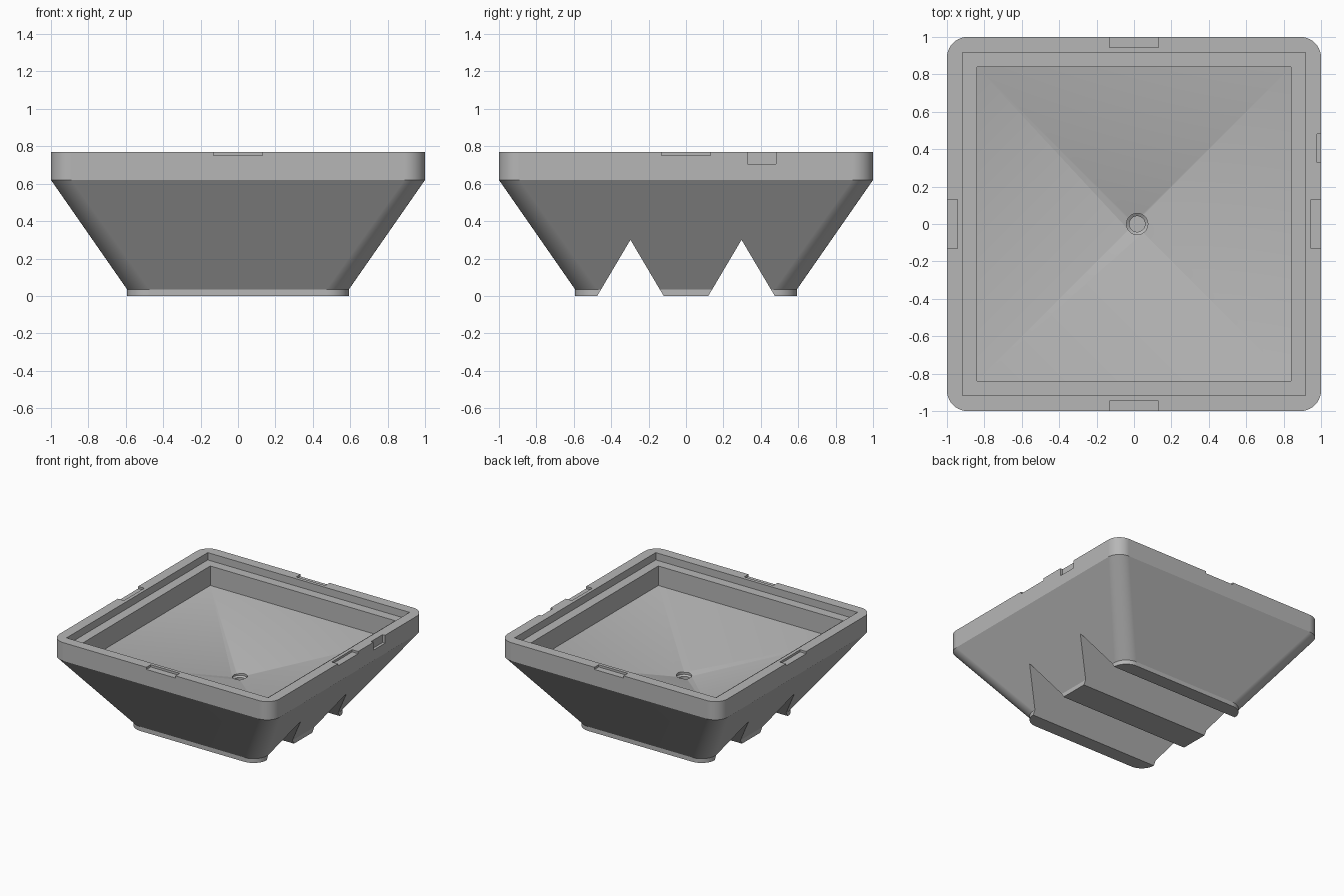
import bpy, bmesh
from math import sin, cos, pi, radians

cube = bpy.data.objects.get("Cube")
if cube:
    bpy.data.objects.remove(cube, do_unlink=True)

grey = bpy.data.materials.new("plain grey")
grey.use_nodes = True
colour = (0.47, 0.47, 0.47, 1)
grey.diffuse_color = colour
grey.node_tree.nodes["Principled BSDF"].inputs["Base Color"].default_value = colour


def finish(bm, name):
    bmesh.ops.remove_doubles(bm, verts=bm.verts, dist=1e-5)
    bmesh.ops.recalc_face_normals(bm, faces=bm.faces)
    mesh = bpy.data.meshes.new(name)
    bm.to_mesh(mesh)
    bm.free()
    mesh.materials.append(grey)
    ob = bpy.data.objects.new(name, mesh)
    bpy.context.collection.objects.link(ob)
    return ob


def loft(name, levels, segs=10, cx=0.0):
    """Stack of rounded squares; each level is (half width, corner radius, z)."""
    bm = bmesh.new()
    rings = []
    for half, r, z in levels:
        ring = []
        for q, (sx, sy) in enumerate([(1, 1), (-1, 1), (-1, -1), (1, -1)]):
            for i in range(segs + 1):
                a = (q + i / segs) * pi / 2
                ring.append(bm.verts.new((cx + sx * (half - r) + r * cos(a),
                                          sy * (half - r) + r * sin(a), z)))
        rings.append(ring)
    n = len(rings[0])
    for lower, upper in zip(rings, rings[1:]):
        for i in range(n):
            j = (i + 1) % n
            bm.faces.new((lower[i], lower[j], upper[j], upper[i]))
    bm.faces.new(rings[0][::-1])
    bm.faces.new(rings[-1])
    return finish(bm, name)


def box(name, x, y, z):
    bm = bmesh.new()
    bmesh.ops.create_cube(bm, size=1)
    for v in bm.verts:
        v.co = [lim[0] if c < 0 else lim[1] for c, lim in zip(v.co, (x, y, z))]
    return finish(bm, name)


def prism_x(name, profile, length):
    """Extrude a y-z profile along x."""
    bm = bmesh.new()
    face = bm.faces.new([bm.verts.new((-length / 2, y, z)) for y, z in profile])
    out = bmesh.ops.extrude_face_region(bm, geom=[face])
    moved = [v for v in out["geom"] if isinstance(v, bmesh.types.BMVert)]
    bmesh.ops.translate(bm, verts=moved, vec=(length, 0, 0))
    return finish(bm, name)


def cut(body, cutter):
    bpy.context.view_layer.objects.active = body
    mod = body.modifiers.new("cut", 'BOOLEAN')
    mod.operation = 'DIFFERENCE'
    mod.solver = 'EXACT'
    mod.object = cutter
    bpy.ops.object.modifier_apply(modifier=mod.name)
    bpy.data.objects.remove(cutter, do_unlink=True)


# Tapered body with a straight rim band and a thin straight foot
TOP = 0.77
body = loft("tapered_basin", [(0.593, 0.12, 0), (0.593, 0.12, 0.035),
                              (1.0, 0.11, 0.62), (1.0, 0.11, TOP)])

# Stepped square opening with a shallow pyramid floor
cut(body, loft("basin_cutter", [(0.005, 0, 0.34), (0.84, 0, 0.55), (0.84, 0, 0.71),
                                (0.917, 0, 0.71), (0.917, 0, 0.9)], segs=1))

# Drain recess: a circle is a rounded square with full radius
cut(body, loft("drain_cutter", [(0.042, 0.042, 0.24), (0.042, 0.042, 0.325),
                                (0.057, 0.057, 0.335), (0.057, 0.057, 0.45)], cx=0.017))

# Two V grooves under the foot, running side to side
for s in (-1, 1):
    slope = (0.475 - 0.12) / 2 / 0.30
    wide = slope * 0.4
    cut(body, prism_x("groove_cutter", [(s * 0.297, 0.30), (s * 0.297 - wide, -0.1),
                                        (s * 0.297 + wide, -0.1)], 3))

# Shallow finger notches in the middle of each rim side
for s in (-1, 1):
    span = sorted((s * 0.945, s * 1.1))
    cut(body, box("side_notch_cutter", span, (-0.132, 0.132), (TOP - 0.018, 0.9)))
    cut(body, box("end_notch_cutter", (-0.132, 0.132), span, (TOP - 0.018, 0.9)))

# Small deeper slot on the left face
cut(body, box("slot_cutter", (0.978, 1.1), (0.33, 0.48), (0.705, 0.9)))

# Smooth rounded corners, crisp flats
bpy.ops.object.select_all(action='DESELECT')
body.select_set(True)
bpy.context.view_layer.objects.active = body
bpy.ops.object.shade_smooth_by_angle(angle=radians(25))
weighted = body.modifiers.new("flat_normals", 'WEIGHTED_NORMAL')
weighted.keep_sharp = True
